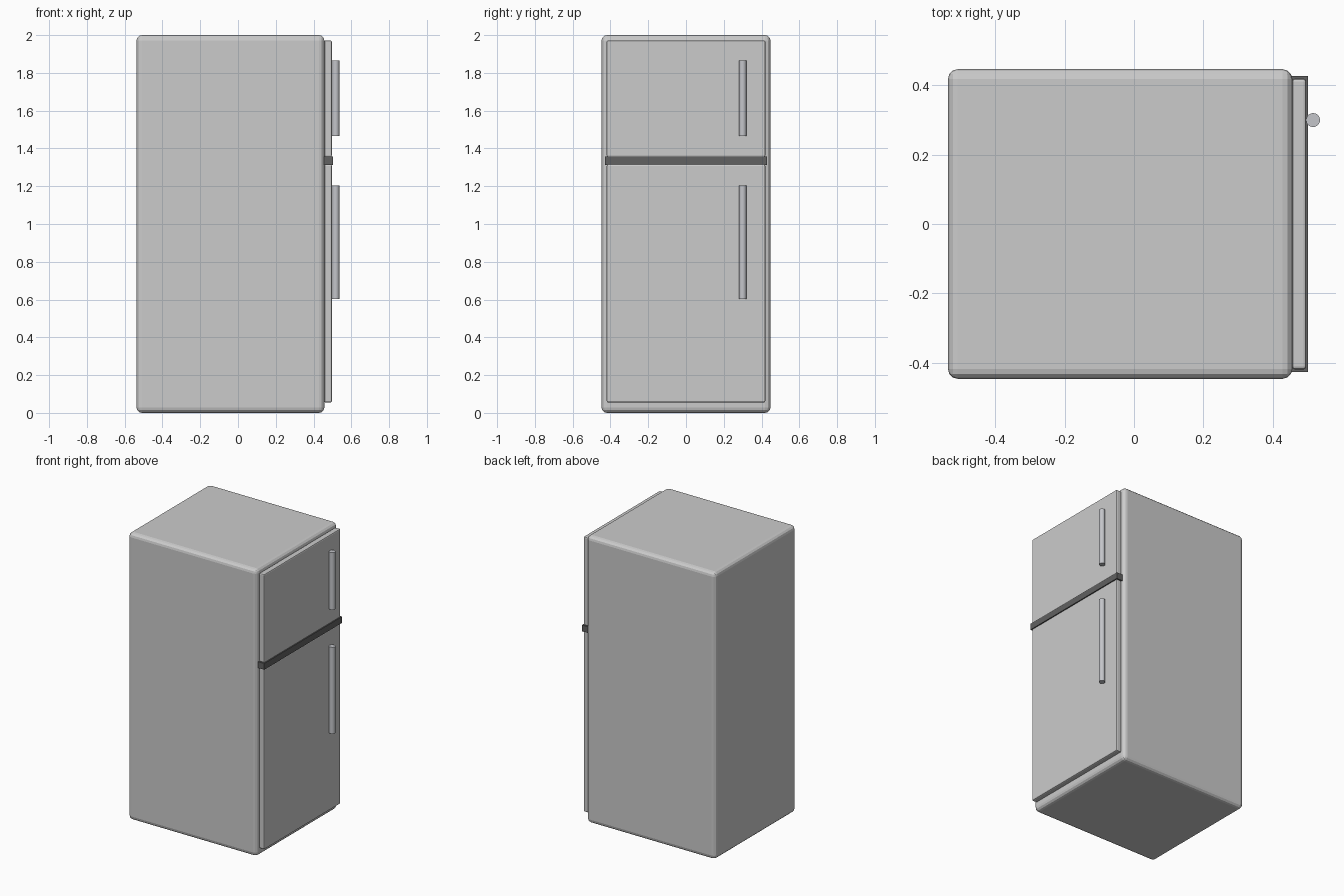
import bpy

if "Cube" in bpy.data.objects:
    bpy.data.objects.remove(bpy.data.objects["Cube"])


def paint(obj, name, rgb):
    mat = bpy.data.materials.get(name) or bpy.data.materials.new(name)
    mat.diffuse_color = (*rgb, 1)
    mat.use_nodes = True
    mat.node_tree.nodes["Principled BSDF"].inputs["Base Color"].default_value = mat.diffuse_color
    obj.data.materials.append(mat)


def box(name, lo, hi, bevel=0.0, segments=2):
    """Box between two corners with rounded edges."""
    bpy.ops.mesh.primitive_cube_add(size=1, location=[(a + b) / 2 for a, b in zip(lo, hi)])
    obj = bpy.context.object
    obj.name = name
    obj.scale = [b - a for a, b in zip(lo, hi)]
    bpy.ops.object.transform_apply(location=False, rotation=False, scale=True)
    if bevel:
        mod = obj.modifiers.new("rounded_edges", 'BEVEL')
        mod.width = bevel
        mod.segments = segments
    return obj


def handle(name, z0, z1):
    """Vertical round bar resting on the door face."""
    bpy.ops.mesh.primitive_cylinder_add(vertices=32, radius=0.02, depth=z1 - z0,
                                        location=(0.517, 0.30, (z0 + z1) / 2))
    obj = bpy.context.object
    obj.name = name
    bpy.ops.object.shade_smooth_by_angle()
    paint(obj, "handle_metal", (0.55, 0.56, 0.59))


# Cabinet
box("cabinet", (-0.537, -0.447, 0), (0.457, 0.447, 2.0), 0.028, 3)

# Doors on the +x side
box("freezer_door", (0.457, -0.42, 1.355), (0.497, 0.42, 1.972), 0.008)
box("fridge_door", (0.457, -0.42, 0.055), (0.497, 0.42, 1.315), 0.008)

# Dark strip between the doors
strip = box("divider_strip", (0.452, -0.428, 1.313), (0.502, 0.428, 1.357))
paint(strip, "dark_trim", (0.12, 0.12, 0.12))

# Handles
handle("freezer_handle", 1.465, 1.865)
handle("fridge_handle", 0.602, 1.205)
